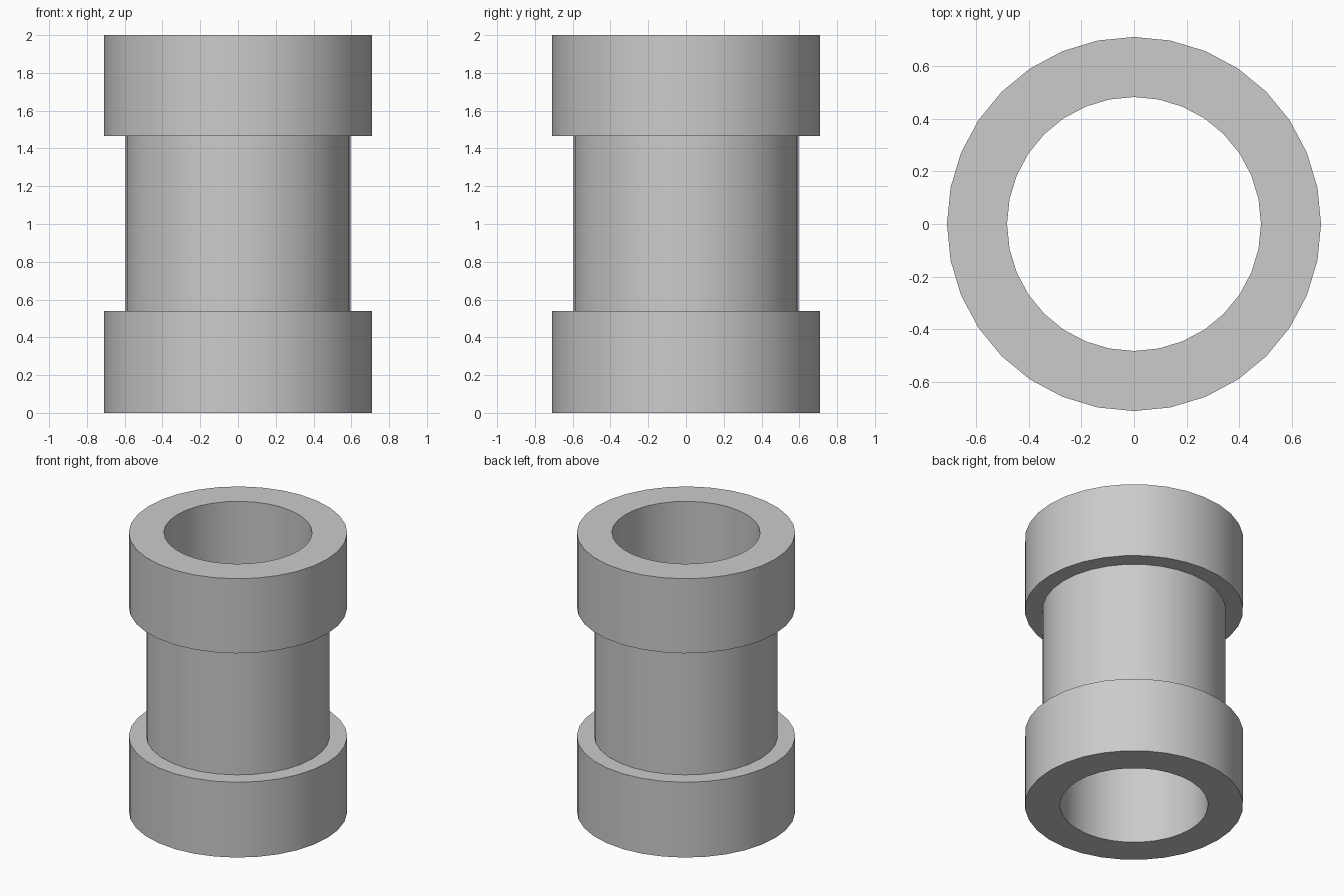
import bpy
import bmesh
import math

if "Cube" in bpy.data.objects:
    bpy.data.objects.remove(bpy.data.objects["Cube"], do_unlink=True)

SIDES = 32
BORE, NECK, COLLAR = 0.482, 0.596, 0.71
LOWER, UPPER, TOP = 0.54, 1.465, 2.0

# One plain grey for the whole sleeve
grey = bpy.data.materials.new("light grey")
grey.use_nodes = True
colour = (0.6, 0.6, 0.6, 1)
grey.diffuse_color = colour
grey.node_tree.nodes["Principled BSDF"].inputs["Base Color"].default_value = colour


def lathe(name, profile, material):
    """Turn a closed (radius, height) profile around the z axis."""
    bm = bmesh.new()
    ring = [bm.verts.new((r, 0, z)) for r, z in profile]
    edges = [bm.edges.new((a, b)) for a, b in zip(ring, ring[1:] + ring[:1])]
    bmesh.ops.spin(bm, geom=ring + edges, cent=(0, 0, 0), axis=(0, 0, 1),
                   angle=math.tau, steps=SIDES)
    bmesh.ops.remove_doubles(bm, verts=bm.verts, dist=0.0001)
    bmesh.ops.recalc_face_normals(bm, faces=bm.faces)
    mesh = bpy.data.meshes.new(name)
    bm.to_mesh(mesh)
    bm.free()
    mesh.materials.append(material)
    obj = bpy.data.objects.new(name, mesh)
    bpy.context.collection.objects.link(obj)
    return obj


# Hollow sleeve: lower collar, narrower neck, upper collar, straight bore
sleeve = lathe("flanged_sleeve", [
    (BORE, 0), (COLLAR, 0), (COLLAR, LOWER), (NECK, LOWER),
    (NECK, UPPER), (COLLAR, UPPER), (COLLAR, TOP), (BORE, TOP),
], grey)

# Smooth round walls, crisp rims
bpy.ops.object.select_all(action="DESELECT")
sleeve.select_set(True)
bpy.context.view_layer.objects.active = sleeve
bpy.ops.object.shade_smooth_by_angle(angle=math.radians(30))
